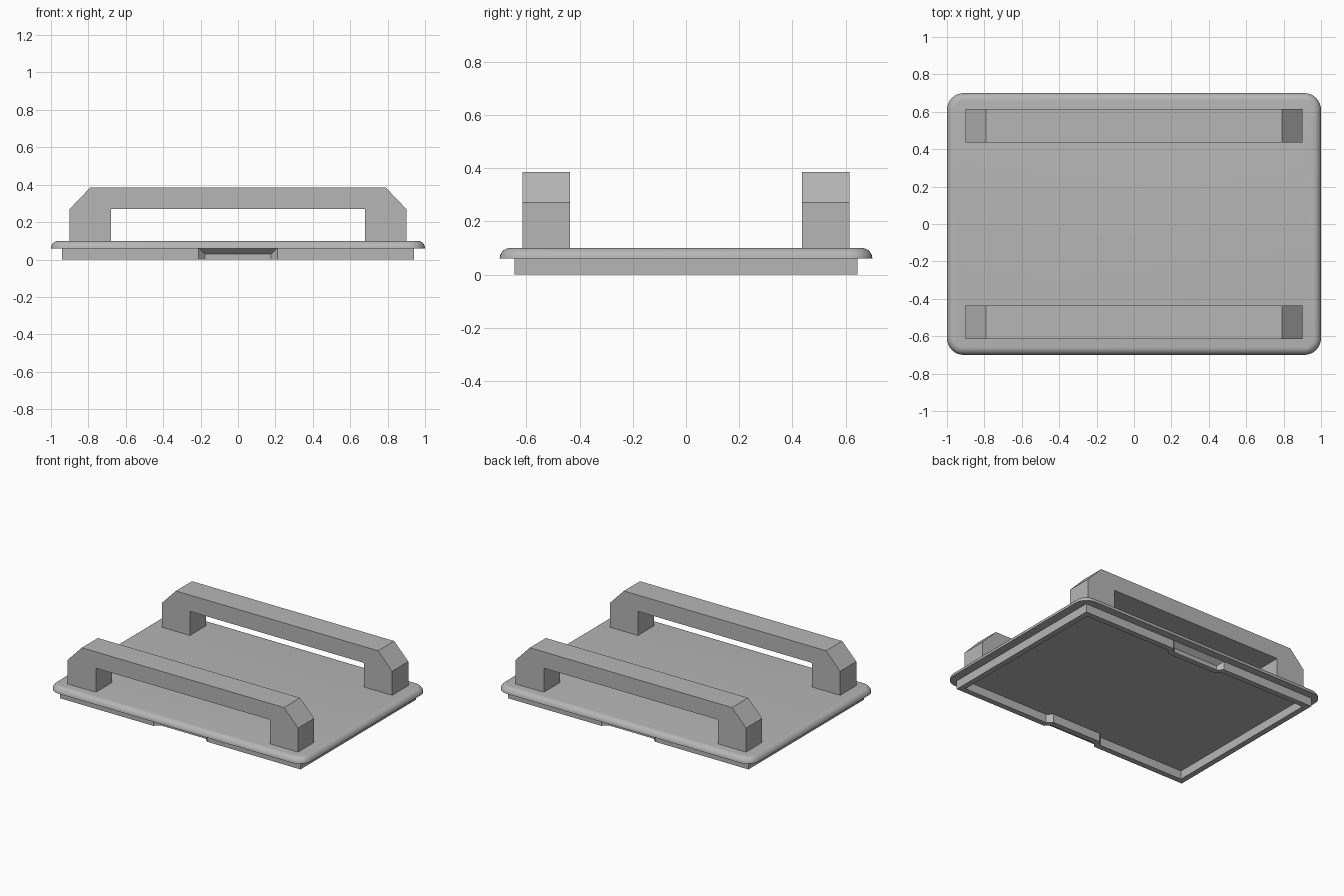
import bpy, bmesh, math

old = bpy.data.objects.get("Cube")
if old:
    bpy.data.objects.remove(old, do_unlink=True)

grey = bpy.data.materials.new("mid_grey")
grey.use_nodes = True
colour = (0.47, 0.47, 0.47, 1)
grey.diffuse_color = colour
grey.node_tree.nodes["Principled BSDF"].inputs["Base Color"].default_value = colour


def loft(name, rings, caps=True):
    """Bridge rings of equal length, optionally closing both ends."""
    bm = bmesh.new()
    loops = [[bm.verts.new(p) for p in ring] for ring in rings]
    n = len(loops[0])
    for lower, upper in zip(loops, loops[1:]):
        for i in range(n):
            j = (i + 1) % n
            bm.faces.new((lower[i], lower[j], upper[j], upper[i]))
    if caps:
        bm.faces.new(loops[0][::-1])
        bm.faces.new(loops[-1])
    bmesh.ops.remove_doubles(bm, verts=bm.verts[:], dist=0.0001)
    bmesh.ops.recalc_face_normals(bm, faces=bm.faces[:])
    mesh = bpy.data.meshes.new(name)
    bm.to_mesh(mesh)
    bm.free()
    mesh.materials.append(grey)
    obj = bpy.data.objects.new(name, mesh)
    bpy.context.collection.objects.link(obj)
    return obj


def rounded_rect(hx, hy, r, z, steps=8):
    ring = []
    for k, (sx, sy) in enumerate([(1, 1), (-1, 1), (-1, -1), (1, -1)]):
        for i in range(steps + 1):
            a = math.pi / 2 * (k + i / steps)
            ring.append((sx * (hx - r) + r * math.cos(a),
                         sy * (hy - r) + r * math.sin(a), z))
    return ring


def rim_outline(hx, hy, wide, narrow, depth, z):
    """Rectangle whose long sides step inward at the finger grips."""
    front = [(-hx, -hy), (-wide, -hy), (-narrow, depth - hy),
             (narrow, depth - hy), (wide, -hy), (hx, -hy)]
    return [(s * x, s * y, z) for s in (1, -1) for x, y in front]


# Lid plate with a quarter-round upper edge
BASE, EDGE = 0.06, 0.04
rings = []
for i in range(8):
    a = math.pi / 2 * i / 7
    inset = EDGE * (1 - math.cos(a))
    rings.append(rounded_rect(1 - inset, 0.7 - inset, 0.09 - inset,
                              BASE + EDGE * math.sin(a)))
lid = loft("lid_plate", rings)
bpy.ops.object.select_all(action="DESELECT")
lid.select_set(True)
bpy.context.view_layer.objects.active = lid
bpy.ops.object.shade_smooth_by_angle(angle=math.radians(35))

# Hollow rim below, with sloped-roof finger grips front and back
HX, HY, WALL, STEP = 0.94, 0.645, 0.04, 0.033
WIDE, NARROW = 0.21, 0.177
shift = WALL * math.tan(math.pi / 8)
inner = (HX - WALL, HY - WALL, WIDE + shift, NARROW + shift, STEP)
outer = (HX, HY, WIDE, NARROW, STEP)
loft("lower_rim", [rim_outline(*inner, BASE),
                   rim_outline(*inner, 0),
                   rim_outline(*outer, 0),
                   rim_outline(*outer, BASE / 2),
                   rim_outline(HX, HY, WIDE, WIDE, 0, BASE)], caps=False)

# Two bridge handles with chamfered shoulders
half = [(0.68, 0.27), (0.68, 0.1), (0.9, 0.1), (0.9, 0.27), (0.79, 0.385)]
profile = half + [(-x, z) for x, z in reversed(half)]
for name, y in (("front_handle", -0.525), ("back_handle", 0.525)):
    loft(name, [[(x, y + d, z) for x, z in profile] for d in (-0.09, 0.09)])
